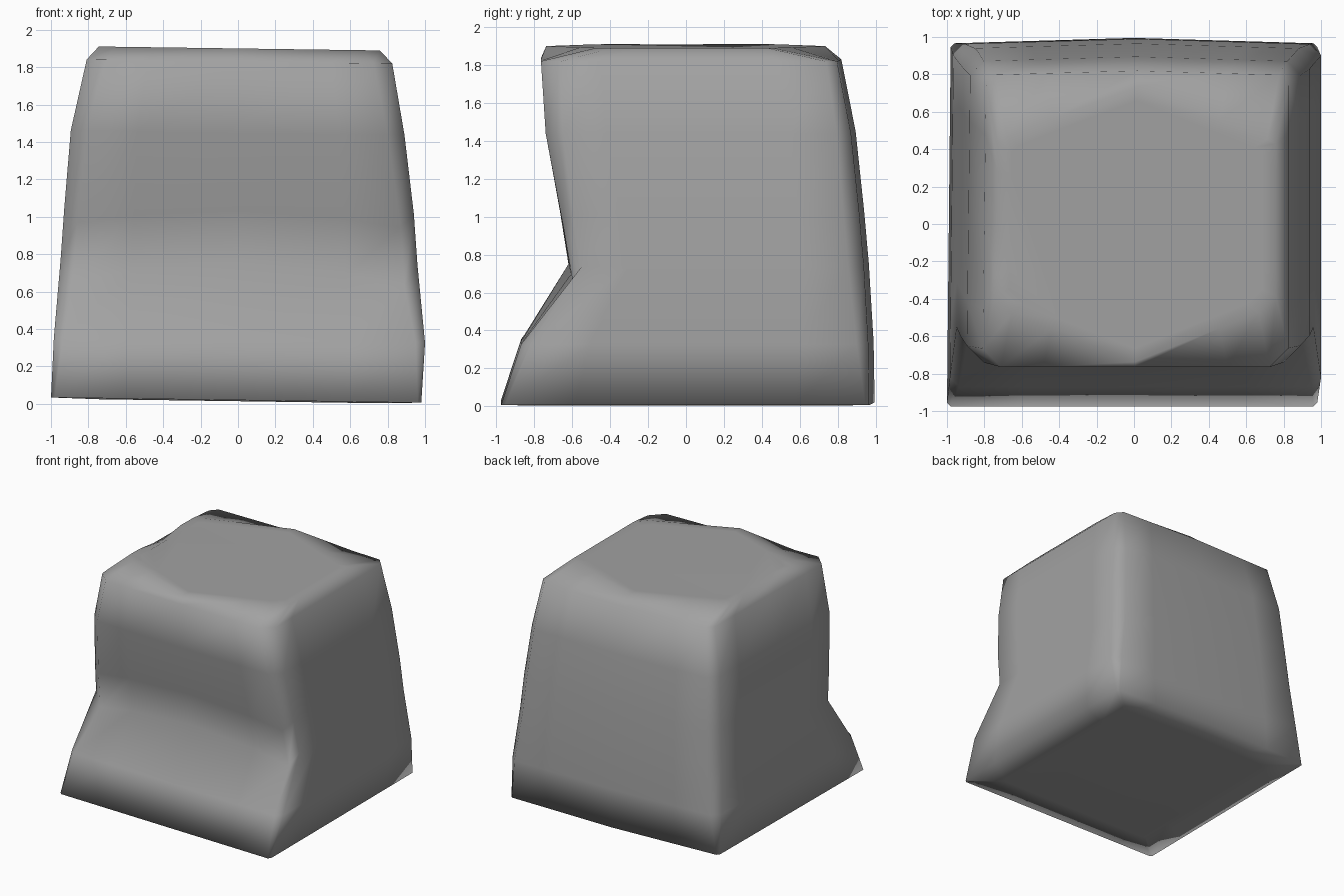
import bpy
import bmesh

cube = bpy.data.objects.get("Cube")
if cube:
    bpy.data.objects.remove(cube, do_unlink=True)

# Plain stone colour
stone = bpy.data.materials.new("stone_grey")
stone.use_nodes = True
GREY = (0.36, 0.36, 0.36, 1)
stone.diffuse_color = GREY
stone.node_tree.nodes["Principled BSDF"].inputs["Base Color"].default_value = GREY

# Cross-sections: height, left x, right x, front y, back y, front and back corner
# cuts, and how far the front sags towards its corners
SECTIONS = [
    (0.02, -1.00, 0.98, -0.975, 0.965, 0.02, 0.02, 0),
    (0.34, -0.985, 1.00, -0.87, 0.96, 0.05, 0.06, 0),
    (0.75, -0.95, 0.96, -0.62, 0.935, 0.07, 0.08, 0.14),
    (1.03, -0.93, 0.94, -0.665, 0.91, 0.07, 0.08, 0.10),
    (1.45, -0.895, 0.89, -0.74, 0.865, 0.09, 0.07, 0),
    (1.83, -0.81, 0.825, -0.765, 0.79, 0.10, 0.05, 0),
]
INNER = 0.6
PER_SIDE = 5


def outline(x0, x1, y0, y1, front, back):
    """Four-sided outline with cut corners, inner points and a bulging back."""
    corners = [(x0, y0, front), (x1, y0, front), (x1, y1, back), (x0 + 0.02, y1, back)]
    points = []
    for i, (ax, ay, ac) in enumerate(corners):
        bx, by, bc = corners[(i + 1) % 4]
        length = abs(bx - ax) + abs(by - ay)
        side = (1 - INNER) / 2
        bulge = 0.03 if i == 2 else 0
        for t in (ac / length, side, 0.5, 1 - side, 1 - bc / length):
            x = ax + (bx - ax) * t
            points.append((x, ay + (by - ay) * t + bulge * (1 - abs(x))))
    return points


def add_ring(bm, points, z):
    return [bm.verts.new((x, y, z - 0.014 * x)) for x, y in points]


def bridge(bm, low, high):
    for i in range(len(low)):
        j = (i + 1) % len(low)
        bm.faces.new((low[i], low[j], high[j], high[i]))


# Block walls, with the front hollow curving down at both ends
bm = bmesh.new()
rings = []
for height, *shape, sag in SECTIONS:
    ring = add_ring(bm, outline(*shape), height)
    for v in ring[:PER_SIDE]:
        v.co.z -= sag * v.co.x ** 2
        v.co.y += 0.25 * sag * v.co.x ** 2
    rings.append(ring)
for low, high in zip(rings, rings[1:]):
    bridge(bm, low, high)

# Six-sided top plateau, pointed at front and back, above the dropped corners
plateau = []
for i, v in enumerate(rings[-1]):
    x, y = v.co.x * 0.92, v.co.y * 0.58
    if (i // PER_SIDE) % 2 == 0:
        y = (0.74 - 0.4 * abs(x)) * (1 if y > 0 else -1)
    plateau.append((x, y))
rim = add_ring(bm, plateau, 1.9)
bridge(bm, rings[-1], rim)
# Dip in the middle of the right-hand rim
rim[3 * PER_SIDE + PER_SIDE // 2].co.z -= 0.04
top = add_ring(bm, [(x * 0.9, y * 0.9) for x, y in plateau], 1.9)
bridge(bm, rim, top)
bm.faces.new(top)

# Flat underside with a soft border
base = add_ring(bm, [(v.co.x * 0.74, v.co.y * 0.78) for v in rings[0]], 0.014)
bridge(bm, base, rings[0])
bm.faces.new(base[::-1])

bmesh.ops.recalc_face_normals(bm, faces=bm.faces[:])
for face in bm.faces:
    face.smooth = True

mesh = bpy.data.meshes.new("stone_block")
bm.to_mesh(mesh)
bm.free()
mesh.materials.append(stone)
block = bpy.data.objects.new("stone_block", mesh)
bpy.context.collection.objects.link(block)
